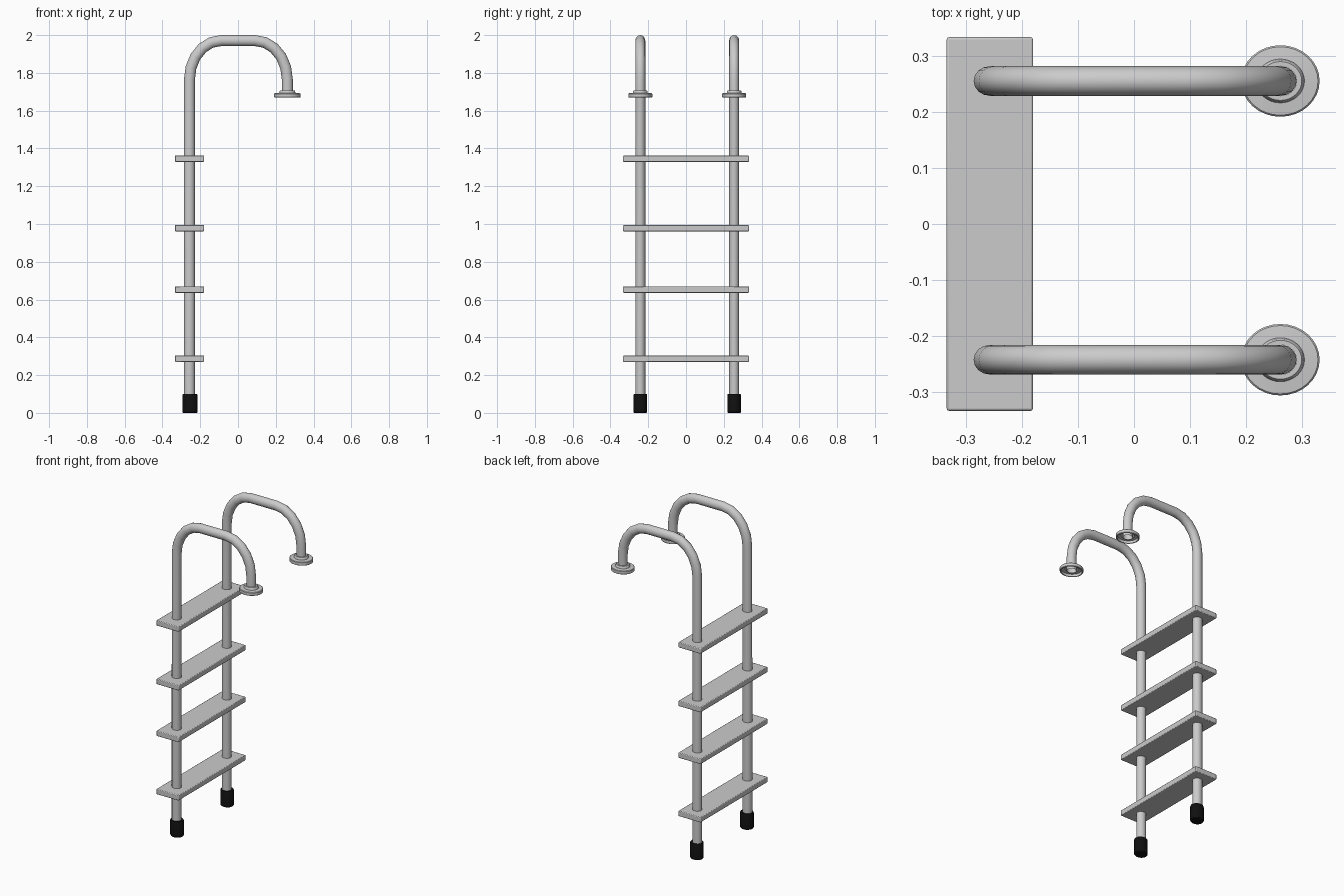
import bpy, bmesh, math
from mathutils import Vector

if "Cube" in bpy.data.objects:
    bpy.data.objects.remove(bpy.data.objects["Cube"])

POLE_Y = (-0.242, 0.255)
X_POLE, X_END = -0.257, 0.261
SQUASH = 0.91  # round parts are slightly narrower in y

black = bpy.data.materials.new("black_rubber")
black.diffuse_color = (0.005, 0.005, 0.005, 1)
black.use_nodes = True
black.node_tree.nodes["Principled BSDF"].inputs["Base Color"].default_value = black.diffuse_color


def lathe(name, profile, x, y, segs=32, mat=None):
    """Revolve an (r, z) profile around a vertical axis at x, y."""
    bm = bmesh.new()
    vs = [bm.verts.new((r, 0, z)) for r, z in profile]
    es = [bm.edges.new(p) for p in zip(vs, vs[1:])]
    bmesh.ops.spin(bm, geom=vs + es, cent=(0, 0, 0), axis=(0, 0, 1),
                   angle=math.tau, steps=segs)
    bmesh.ops.remove_doubles(bm, verts=bm.verts, dist=1e-5)
    bmesh.ops.recalc_face_normals(bm, faces=bm.faces)
    me = bpy.data.meshes.new(name)
    bm.to_mesh(me)
    bm.free()
    ob = bpy.data.objects.new(name, me)
    bpy.context.collection.objects.link(ob)
    ob.location = (x, y, 0)
    ob.scale.y = SQUASH
    if mat:
        me.materials.append(mat)
    smooth(ob)
    return ob


def smooth(ob):
    bpy.ops.object.select_all(action='DESELECT')
    ob.select_set(True)
    bpy.context.view_layer.objects.active = ob
    bpy.ops.object.shade_smooth_by_angle(angle=math.radians(35))


def rail(name, y):
    """Bent handrail tube: long leg, two rounded corners, short end."""
    n = 5
    pts = [(X_POLE, 0.03)]
    for cx, edge, order in ((-0.09, X_POLE, range(n + 1)),
                            (0.09, X_END, range(n, -1, -1))):
        for i in order:
            a = math.pi / 2 * i / n
            pts.append((cx + (edge - cx) * math.cos(a), 1.765 + 0.206 * math.sin(a)))
    pts.append((X_END, 1.675))
    cu = bpy.data.curves.new(name, 'CURVE')
    cu.dimensions = '3D'
    cu.bevel_depth = 0.029
    cu.bevel_resolution = 6
    sp = cu.splines.new('POLY')
    sp.points.add(len(pts) - 1)
    for p, (x, z) in zip(sp.points, pts):
        p.co = (x, 0, z, 1)
    ob = bpy.data.objects.new(name, cu)
    bpy.context.collection.objects.link(ob)
    ob.location.y = y
    ob.scale.y = SQUASH


def step(name, z):
    bpy.ops.mesh.primitive_cube_add(size=1, location=(-0.257, 0, z))
    ob = bpy.context.object
    ob.name = name
    ob.scale = (0.154, 0.666, 0.034)
    bpy.ops.object.transform_apply(location=False, rotation=False, scale=True)
    m = ob.modifiers.new("bevel", 'BEVEL')
    m.width = 0.004
    m.segments = 2
    smooth(ob)


foot_profile = [(0, 0), (0.036, 0), (0.04, 0.005), (0.04, 0.095),
                (0.037, 0.1), (0.02, 0.1)]
# hollow flange, open underneath
flange_profile = [(0.029, 1.708), (0.038, 1.708), (0.041, 1.704), (0.043, 1.694),
                  (0.067, 1.692), (0.07, 1.689), (0.07, 1.672), (0.068, 1.67),
                  (0.062, 1.67), (0.06, 1.685), (0.04, 1.687), (0.029, 1.7)]

for side, y in zip(("right", "left"), POLE_Y):
    rail(side + "_handrail", y)
    lathe(side + "_rubber_foot", foot_profile, X_POLE + 0.003, y, mat=black)
    lathe(side + "_deck_flange", flange_profile, X_END, y)

for i, z in enumerate((0.287, 0.653, 0.978, 1.346)):
    step(f"step_{i + 1}", z)
